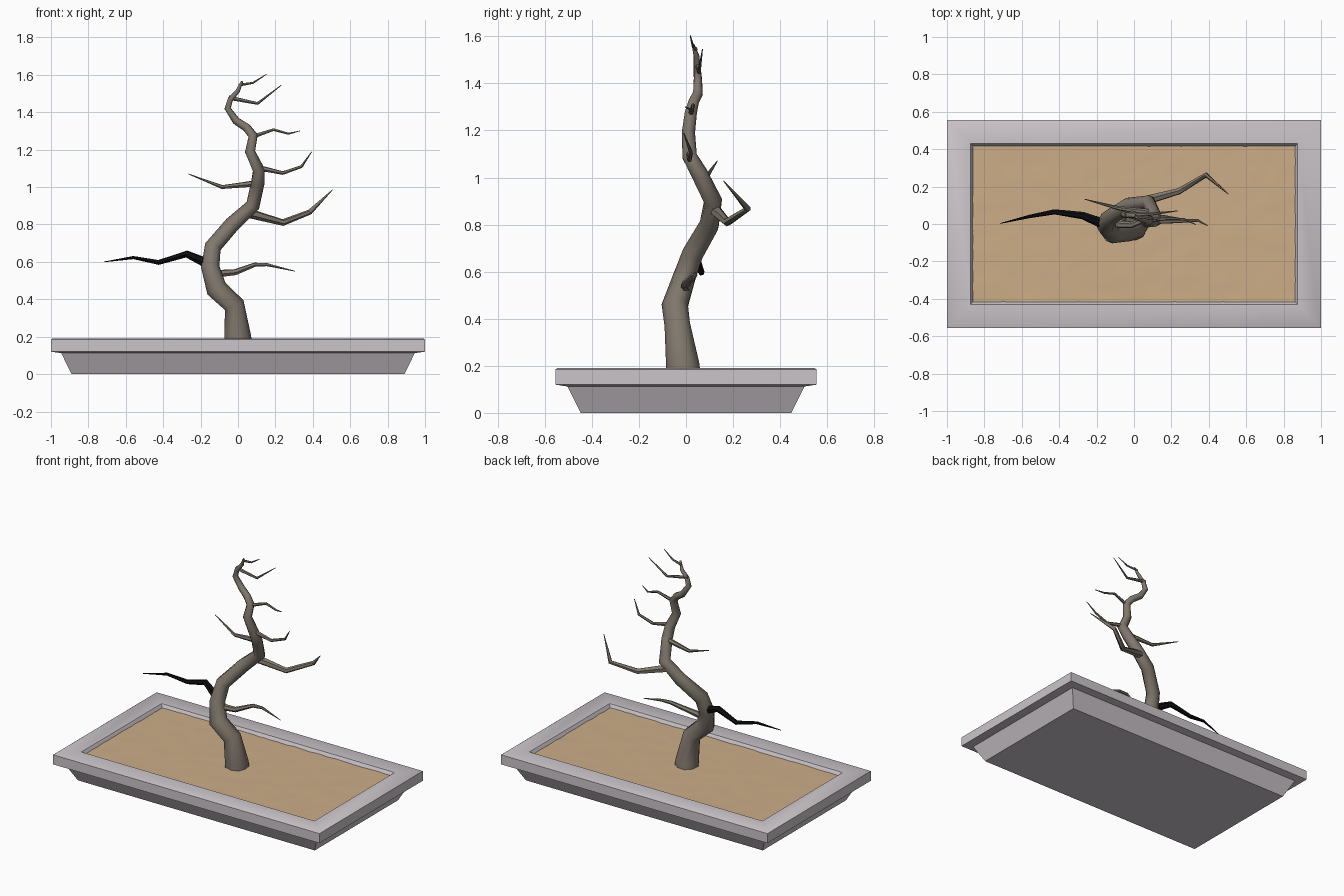
import bpy, bmesh, math, random
from mathutils import Vector

random.seed(4)


def material(name, rgb):
    m = bpy.data.materials.new(name)
    m.diffuse_color = (*rgb, 1)
    return m


GLAZE = material("pale lilac grey", (0.60, 0.56, 0.59))
SAND = material("sand", (0.60, 0.42, 0.245))
BARK = material("grey brown bark", (0.215, 0.185, 0.15))
DEAD = material("black wood", (0.004, 0.004, 0.004))


def finish(bm, name, mat, angle):
    bmesh.ops.recalc_face_normals(bm, faces=bm.faces)
    mesh = bpy.data.meshes.new(name)
    bm.to_mesh(mesh)
    bm.free()
    ob = bpy.data.objects.new(name, mesh)
    bpy.context.collection.objects.link(ob)
    mesh.materials.append(mat)
    bpy.ops.object.select_all(action='DESELECT')
    ob.select_set(True)
    bpy.context.view_layer.objects.active = ob
    if angle:
        bpy.ops.object.shade_smooth_by_angle(angle=math.radians(angle))
    return ob


def skin(bm, rings):
    """Bridge successive rings and close both ends."""
    vs = [[bm.verts.new(p) for p in ring] for ring in rings]
    n = len(vs[0])
    for a, b in zip(vs, vs[1:]):
        for i in range(n):
            j = (i + 1) % n
            bm.faces.new((a[i], a[j], b[j], b[i]))
    bm.faces.new(vs[0][::-1])
    bm.faces.new(vs[-1])


def tube(name, pts, mat, sides, jitter=0.0):
    """Tapered tube through (x, y, z, radius) points."""
    P = [Vector(p[:3]) for p in pts]
    rings, side = [], Vector((0.3, 1, 0.2))
    for i, p in enumerate(P):
        t = Vector()
        if i > 0:
            t += (p - P[i - 1]).normalized()
        if i < len(P) - 1:
            t += (P[i + 1] - p).normalized()
        t.normalize()
        side = (side - t * side.dot(t)).normalized()
        other = t.cross(side)
        ring = []
        for k in range(sides):
            a = math.tau * k / sides
            r = pts[i][3] * (1 + random.uniform(-jitter, jitter))
            ring.append(p + (side * math.cos(a) + other * math.sin(a)) * r)
        rings.append(ring)
    bm = bmesh.new()
    skin(bm, rings)
    return finish(bm, name, mat, 55)


# Tray: rectangular profile stack, outside up, over the rim and into the well
profile = [(0.84, 0.40, 0.0), (0.89, 0.447, 0.0), (0.945, 0.503, 0.112),
           (1.0, 0.555, 0.12), (1.0, 0.555, 0.155), (1.0, 0.555, 0.185),
           (0.992, 0.547, 0.19), (0.875, 0.43, 0.19),
           (0.855, 0.41, 0.16), (0.85, 0.405, 0.13)]
bm = bmesh.new()
skin(bm, [[(sx * x, sy * y, z) for sx, sy in ((-1, -1), (1, -1), (1, 1), (-1, 1))]
          for x, y, z in profile])
finish(bm, "tray", GLAZE, 50)

# Sand bed, gently uneven so that its edge wavers along the sloping wall
bm = bmesh.new()
bmesh.ops.create_grid(bm, x_segments=40, y_segments=20, size=1)
for v in bm.verts:
    v.co = (v.co.x * 0.867, v.co.y * 0.422, 0.17 + random.uniform(-0.002, 0.002))
sand = finish(bm, "sand_bed", SAND, 60)
if sand.data.polygons[0].normal.z < 0:
    sand.data.flip_normals()

# Trunk
tube("trunk", [
    (0.0, -0.01, 0.15, 0.078), (0.0, -0.012, 0.2, 0.074),
    (-0.02, -0.035, 0.37, 0.057), (-0.115, -0.045, 0.455, 0.057),
    (-0.15, -0.01, 0.57, 0.05), (-0.135, 0.03, 0.68, 0.046),
    (-0.03, 0.10, 0.80, 0.042), (0.08, 0.115, 0.90, 0.039),
    (0.105, 0.055, 1.02, 0.036), (0.11, 0.015, 1.09, 0.033),
    (0.065, 0.01, 1.19, 0.028), (0.08, 0.02, 1.275, 0.026),
    (0.045, 0.032, 1.32, 0.023), (-0.01, 0.05, 1.355, 0.021),
    (-0.055, 0.05, 1.42, 0.018), (-0.04, 0.047, 1.47, 0.015),
    (0.0, 0.045, 1.515, 0.012), (0.022, 0.03, 1.565, 0.006)], BARK, 9, 0.05)

# Branches: (x, y, z, radius) from the trunk to the tip
branches = {
    "low_right_branch": [(-0.13, 0.0, 0.535, 0.022), (-0.015, -0.005, 0.545, 0.017),
                         (0.09, 0.035, 0.585, 0.012), (0.155, 0.04, 0.585, 0.009),
                         (0.305, 0.02, 0.55, 0.002)],
    "big_right_branch": [(0.04, 0.12, 0.865, 0.027), (0.24, 0.175, 0.81, 0.018),
                         (0.385, 0.262, 0.867, 0.014), (0.505, 0.16, 0.985, 0.002)],
    "left_branch": [(0.10, 0.06, 1.02, 0.018), (-0.085, 0.085, 1.0, 0.011),
                    (-0.265, 0.133, 1.07, 0.002)],
    "upper_right_branch": [(0.10, 0.015, 1.105, 0.016), (0.24, 0.015, 1.075, 0.01),
                           (0.34, 0.02, 1.11, 0.008), (0.395, -0.01, 1.19, 0.002)],
    "high_right_branch": [(0.08, 0.02, 1.27, 0.012), (0.19, 0.03, 1.307, 0.008),
                          (0.27, 0.025, 1.285, 0.006), (0.33, -0.003, 1.3, 0.002)],
    "crown_branch": [(-0.05, 0.05, 1.478, 0.012), (0.105, 0.055, 1.447, 0.008),
                     (0.232, 0.07, 1.545, 0.002)],
    "crown_tip": [(0.005, 0.042, 1.545, 0.008), (0.08, 0.03, 1.557, 0.006),
                  (0.152, 0.018, 1.603, 0.002)],
}
for name, pts in branches.items():
    tube(name, pts, BARK, 6)

# Black dead branch reaching left
tube("dead_branch", [(-0.16, 0.0, 0.59, 0.028), (-0.275, 0.045, 0.642, 0.02),
                     (-0.425, 0.065, 0.597, 0.014), (-0.56, 0.04, 0.623, 0.009),
                     (-0.715, 0.003, 0.6, 0.002)], DEAD, 6)
